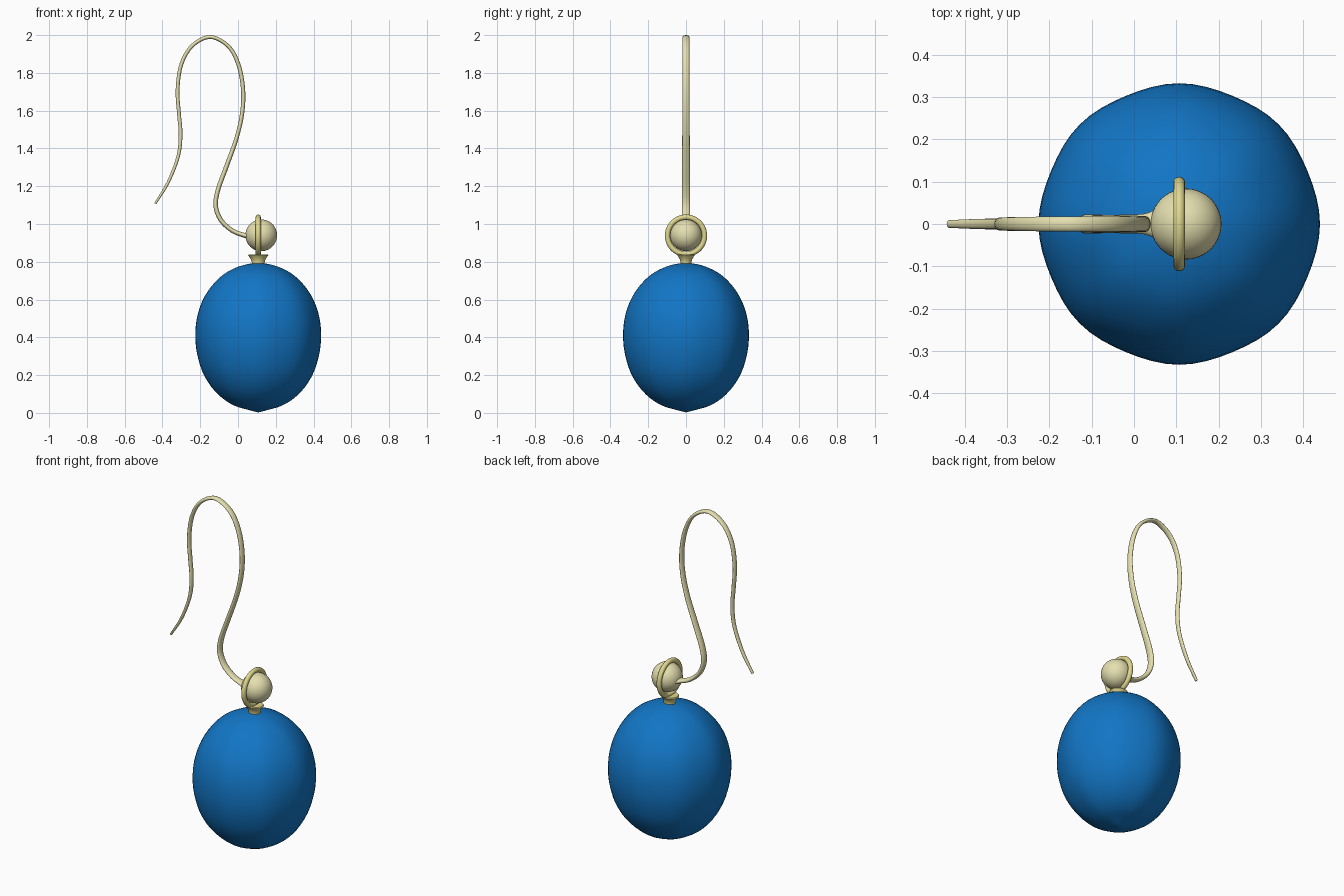
import bpy, math
from mathutils import Vector

if "Cube" in bpy.data.objects:
    bpy.data.objects.remove(bpy.data.objects["Cube"])

CX = 0.107  # vertical axis of the pendant


def material(name, rgb):
    m = bpy.data.materials.new(name)
    m.diffuse_color = (*rgb, 1)
    m.use_nodes = True
    m.node_tree.nodes["Principled BSDF"].inputs["Base Color"].default_value = m.diffuse_color
    return m


blue = material("blue_glass", (0.006, 0.18, 0.56))
gold = material("pale_gold", (0.78, 0.74, 0.43))
trim = material("trim_gold", (0.74, 0.68, 0.27))


def smooth_path(pts, steps):
    """Catmull-Rom interpolation through tuples of any length."""
    p = [Vector(q) for q in pts]
    p = [2 * p[0] - p[1]] + p + [2 * p[-1] - p[-2]]
    out = []
    for a, b, c, d in zip(p, p[1:], p[2:], p[3:]):
        for i in range(steps):
            t = i / steps
            out.append(0.5 * (2 * b + (c - a) * t + (2 * a - 5 * b + 4 * c - d) * t**2
                              + (3 * b - a - 3 * c + d) * t**3))
    return out + [p[-2]]


def skin(name, rings, mat, angle=60):
    """Skin a list of equal-length vertex rings, closing both ends."""
    n = len(rings[0])
    verts = [v for r in rings for v in r]
    faces = [(k * n + j, k * n + (j + 1) % n, (k + 1) * n + (j + 1) % n, (k + 1) * n + j)
             for k in range(len(rings) - 1) for j in range(n)]
    faces += [tuple(range(n))[::-1], tuple(range(len(verts) - n, len(verts)))]
    me = bpy.data.meshes.new(name)
    me.from_pydata(verts, [], faces)
    ob = bpy.data.objects.new(name, me)
    bpy.context.collection.objects.link(ob)
    finish(ob, name, mat, angle)


def finish(ob, name, mat, angle=60):
    ob.name = name
    ob.data.materials.append(mat)
    bpy.ops.object.select_all(action='DESELECT')
    ob.select_set(True)
    bpy.context.view_layer.objects.active = ob
    bpy.ops.object.shade_smooth_by_angle(angle=math.radians(angle))


def lathe(name, profile, mat, n=64, lobes=0.0, sy=1.0, angle=60):
    rings = []
    for r, z in profile:
        ring = []
        for j in range(n):
            a = 2 * math.pi * j / n
            q = r * (1 + lobes * (math.cos(8 * a) - 1))
            ring.append((CX + q * math.cos(a), sy * q * math.sin(a), z))
        rings.append(ring)
    skin(name, rings, mat, angle)


# Large blue bead, faintly eight-lobed, pointed at the bottom
bead = [(0.002, 0.003), (0.06, 0.018), (0.125, 0.038), (0.19, 0.078), (0.25, 0.14),
        (0.297, 0.222), (0.325, 0.32), (0.333, 0.41), (0.325, 0.5), (0.297, 0.59),
        (0.25, 0.667), (0.19, 0.728), (0.125, 0.766), (0.06, 0.787), (0.002, 0.795)]
lathe("bead", smooth_path(bead, 3), blue, lobes=0.007)

# Flared cap between bead and ring
lathe("cap", [(0.034, 0.775), (0.034, 0.797), (0.038, 0.812), (0.047, 0.826),
              (0.054, 0.834), (0.05, 0.839)], trim, n=32, sy=0.85, angle=40)

# Ring around the ball
bpy.ops.mesh.primitive_torus_add(major_segments=48, minor_segments=12, major_radius=0.098,
                                 minor_radius=0.014, location=(CX, 0, 0.938),
                                 rotation=(0, math.pi / 2, 0))
finish(bpy.context.object, "ring", trim)

# Ball at the end of the hook
bpy.ops.mesh.primitive_uv_sphere_add(segments=40, ring_count=20, radius=0.084,
                                     location=(0.123, 0, 0.94))
finish(bpy.context.object, "ball", gold)

# Ear hook: x, z, in-plane half width, y half width
hook = [(0.075, 0.936, 0.022, 0.058), (0.035, 0.94, 0.013, 0.027), (-0.03, 0.965, 0.012, 0.022),
        (-0.09, 1.02, 0.012, 0.022), (-0.118, 1.095, 0.012, 0.022), (-0.106, 1.18, 0.012, 0.022),
        (-0.063, 1.3, 0.012, 0.021), (-0.01, 1.447, 0.011, 0.02), (0.021, 1.58, 0.011, 0.019),
        (0.027, 1.71, 0.011, 0.018), (0.002, 1.845, 0.011, 0.018), (-0.053, 1.943, 0.01, 0.018),
        (-0.148, 1.99, 0.01, 0.018), (-0.243, 1.943, 0.01, 0.017), (-0.3, 1.845, 0.01, 0.016),
        (-0.32, 1.71, 0.01, 0.015), (-0.312, 1.58, 0.01, 0.014), (-0.304, 1.473, 0.01, 0.014),
        (-0.317, 1.357, 0.009, 0.013), (-0.37, 1.22, 0.008, 0.012), (-0.438, 1.108, 0.006, 0.009)]
path = smooth_path(hook, 5)
rings = []
for i, p in enumerate(path):
    a, b = path[max(i - 1, 0)], path[min(i + 1, len(path) - 1)]
    t = Vector((b[0] - a[0], b[1] - a[1])).normalized()
    rings.append([(p[0] - t.y * p[2] * math.cos(u), p[3] * math.sin(u),
                   p[1] + t.x * p[2] * math.cos(u))
                  for u in (-2 * math.pi * j / 16 for j in range(16))])
# Ring order gives outward normals along the sweep direction
skin("ear_hook", rings, gold)
